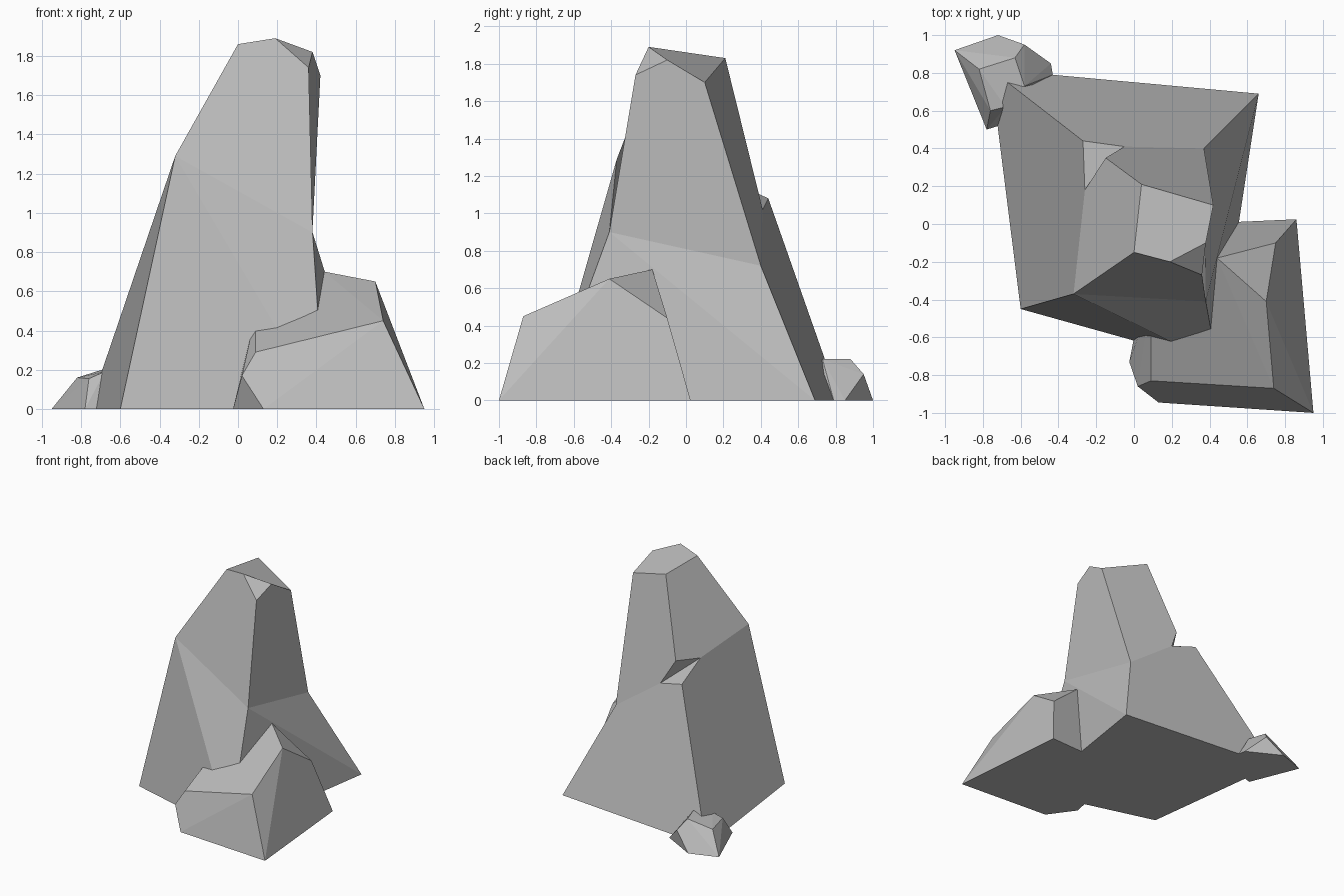
import bpy
import bmesh

default_cube = bpy.data.objects.get("Cube")
if default_cube:
    bpy.data.objects.remove(default_cube, do_unlink=True)

# Single stone colour
stone = bpy.data.materials.new("grey_stone")
stone.use_nodes = True
colour = (0.5, 0.5, 0.5, 1.0)
stone.diffuse_color = colour
shader = next(n for n in stone.node_tree.nodes if n.type == "BSDF_PRINCIPLED")
shader.inputs["Base Color"].default_value = colour
shader.inputs["Roughness"].default_value = 0.9


def finish(bm, name):
    """Turn a bmesh into a flat-shaded stone object."""
    bmesh.ops.recalc_face_normals(bm, faces=bm.faces)
    mesh = bpy.data.meshes.new(name)
    bm.to_mesh(mesh)
    bm.free()
    mesh.materials.append(stone)
    obj = bpy.data.objects.new(name, mesh)
    bpy.context.collection.objects.link(obj)
    return obj


def faceted_rock(name, corners, faces):
    """Build a rock from named corners and faces that list those names."""
    bm = bmesh.new()
    verts = {key: bm.verts.new(co) for key, co in corners.items()}
    for face in faces:
        bm.faces.new([verts[key] for key in face.split()])
    return finish(bm, name)


def hull_rock(name, corners):
    """Build a convex boulder around its corners, merging near-flat facets."""
    bm = bmesh.new()
    for co in corners:
        bm.verts.new(co)
    bmesh.ops.convex_hull(bm, input=bm.verts)
    loose = [v for v in bm.verts if not v.link_faces]
    bmesh.ops.delete(bm, geom=loose, context="VERTS")
    bmesh.ops.dissolve_limit(bm, angle_limit=0.06, verts=bm.verts, edges=bm.edges)
    return finish(bm, name)


# Tall main rock: wide foot, leaning column, notch at the back left
main_corners = {
    # foot
    "foot_fl": (-0.60, -0.45, 0), "foot_bl": (-0.76, 0.82, 0),
    "foot_br": (0.66, 0.69, 0), "foot_fr": (0.44, -0.74, 0),
    # waist
    "waist_fl": (-0.32, -0.37, 1.29), "waist_fr": (0.38, -0.41, 0.90),
    "waist_br": (0.37, 0.40, 0.72),
    # notch
    "ledge": (-0.27, 0.44, 1.08), "notch_back": (-0.05, 0.41, 1.02),
    "notch_top": (-0.15, 0.35, 1.21), "notch_side": (-0.26, 0.18, 1.20),
    # crown
    "top_bl": (0.04, 0.21, 1.83), "top_br": (0.42, 0.10, 1.70),
    "top_r": (0.38, -0.10, 1.82), "top_f": (0.19, -0.20, 1.89),
    "top_fl": (0.0, -0.15, 1.86), "chip": (0.36, -0.27, 1.74),
}
main_faces = [
    "foot_fl foot_bl foot_br foot_fr",
    "foot_fl foot_fr waist_fl",
    "waist_fl foot_fr waist_fr",
    "waist_fl waist_fr chip top_f top_fl",
    "chip top_r top_f",
    "top_fl top_f top_r top_br top_bl",
    "waist_fr waist_br top_br top_r chip",
    "foot_fr foot_br waist_fr",
    "foot_br waist_br waist_fr",
    "foot_br foot_bl ledge notch_back waist_br",
    "waist_br notch_back notch_top top_bl top_br",
    "waist_fl top_fl top_bl notch_top notch_side",
    "foot_fl waist_fl notch_side ledge foot_bl",
    "ledge notch_side notch_back",
    "notch_back notch_side notch_top",
]
faceted_rock("main_rock", main_corners, main_faces)

# Boulder leaning against the front
hull_rock("front_boulder", [
    (0.95, -1.0, 0), (0.13, -0.945, 0), (-0.025, -0.73, 0), (0.02, -0.5, 0),
    (0.86, 0.025, 0), (0.3, 0.0, 0),
    (0.02, -0.86, 0.17), (0.09, -0.83, 0.29), (0.74, -0.87, 0.45),
    (0.70, -0.41, 0.65), (0.44, -0.18, 0.70), (0.75, -0.10, 0.44),
    (0.09, -0.40, 0.485), (0.2, -0.15, 0.5),
])

# Small stone at the back corner
hull_rock("small_stone", [
    (-0.95, 0.92, 0), (-0.72, 1.0, 0), (-0.44, 0.85, 0), (-0.43, 0.79, 0),
    (-0.78, 0.50, 0), (-0.62, 0.55, 0),
    (-0.82, 0.82, 0.16), (-0.63, 0.88, 0.22), (-0.58, 0.95, 0.14),
    (-0.58, 0.73, 0.22), (-0.76, 0.60, 0.155), (-0.68, 0.62, 0.19),
])
